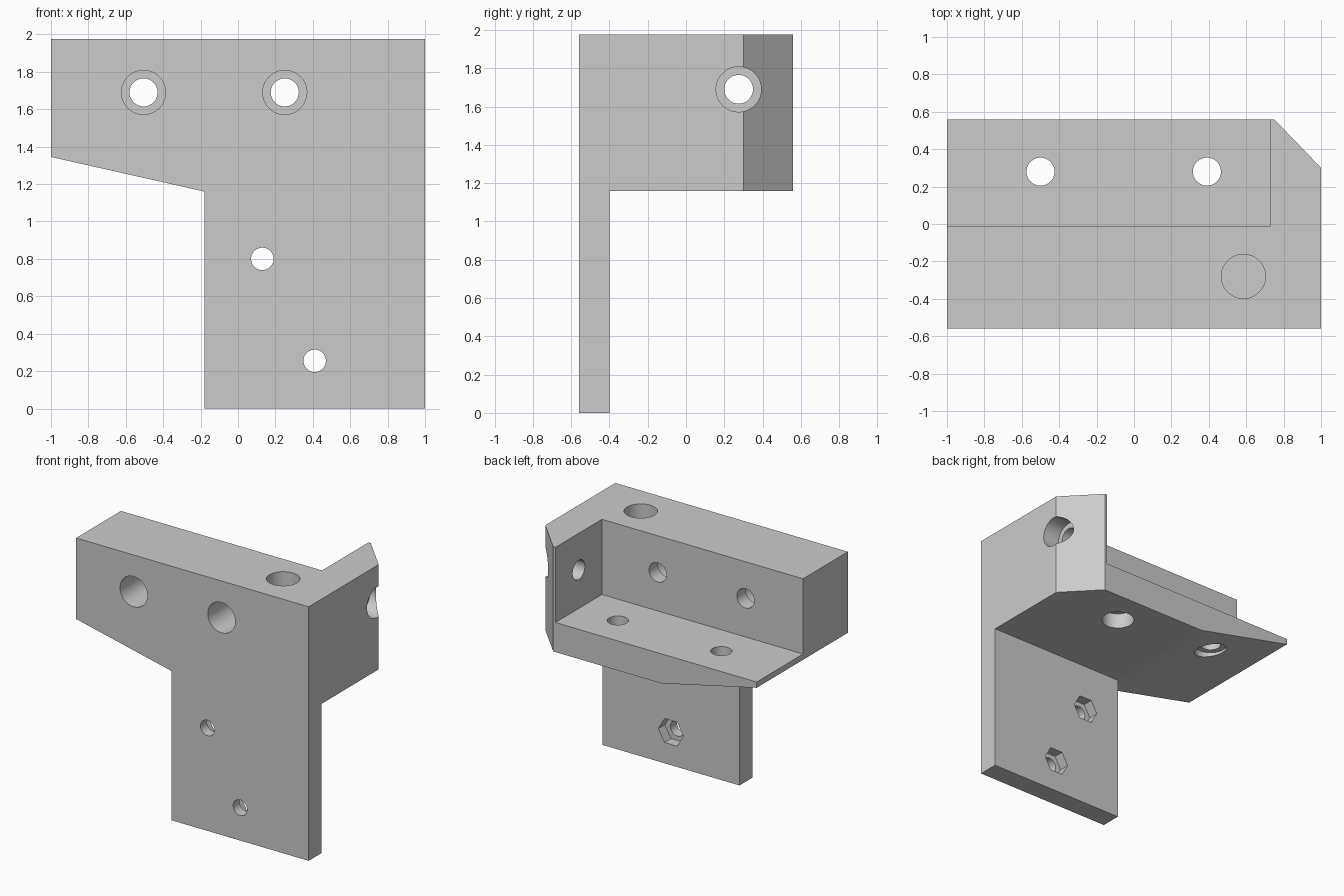
import bpy, bmesh, math
from mathutils import Vector

cube = bpy.data.objects.get("Cube")
if cube:
    bpy.data.objects.remove(cube, do_unlink=True)

grey = bpy.data.materials.new("light grey plastic")
grey.use_nodes = True
grey.diffuse_color = (0.6, 0.6, 0.6, 1)
grey.node_tree.nodes["Principled BSDF"].inputs["Base Color"].default_value = (0.6, 0.6, 0.6, 1)


def prism(name, points, start, sweep):
    """Extrude a flat outline; start maps (u, v) to 3D, sweep is the extrusion."""
    bm = bmesh.new()
    face = bm.faces.new([bm.verts.new(start(u, v)) for u, v in points])
    grown = bmesh.ops.extrude_face_region(bm, geom=[face])["geom"]
    verts = [g for g in grown if isinstance(g, bmesh.types.BMVert)]
    bmesh.ops.translate(bm, verts=verts, vec=sweep)
    bmesh.ops.recalc_face_normals(bm, faces=bm.faces)
    mesh = bpy.data.meshes.new(name)
    bm.to_mesh(mesh)
    bm.free()
    obj = bpy.data.objects.new(name, mesh)
    bpy.context.collection.objects.link(obj)
    mesh.materials.append(grey)
    return obj


def box(name, x0, x1, y0, y1, z0, z1):
    return prism(name, [(x0, y0), (x1, y0), (x1, y1), (x0, y1)],
                 lambda u, v: (u, v, z0), (0, 0, z1 - z0))


def bore(a, b, radius, sides=48):
    """Cutter running from point a to point b along one axis."""
    a, b = Vector(a), Vector(b)
    along = b - a
    axis = max(range(3), key=lambda i: abs(along[i]))

    def start(u, v):
        p = a.copy()
        first, second = [i for i in range(3) if i != axis]
        p[first] += u
        p[second] += v
        return p

    ring = [(radius * math.cos(math.tau * i / sides), radius * math.sin(math.tau * i / sides))
            for i in range(sides)]
    return prism("hole_cutter", ring, start, along)


def cut(target, cutter):
    cutter.hide_render = True
    mod = target.modifiers.new("cut", "BOOLEAN")
    mod.operation = "DIFFERENCE"
    mod.solver = "EXACT"
    mod.object = cutter
    bpy.context.view_layer.objects.active = target
    bpy.ops.object.modifier_apply(modifier=mod.name)
    bpy.data.objects.remove(cutter, do_unlink=True)


TOP, UNDER, FLOOR, DEPTH = 1.975, 1.16, 1.39, 0.56
POCKET_Y, POCKET_X, LEG_BACK = -0.01, 0.73, -0.40
HEAD, SHANK, LEDGE = 0.118, 0.075, 0.11

# Main body: stepped outline with sloping underside
bracket = prism("corner_bracket",
                [(-1, TOP), (-1, 1.345), (-0.18, UNDER), (-0.18, 0), (1, 0), (1, TOP)],
                lambda u, v: (u, -DEPTH, v), (0, 2 * DEPTH, 0))

# Thin leg, open shelf and chamfered corner
cut(bracket, box("leg_cutter", -0.4, 1.2, LEG_BACK, 1, -0.5, UNDER))
cut(bracket, box("shelf_cutter", -1.2, POCKET_X, POCKET_Y, 1, FLOOR, 2.5))
cut(bracket, prism("chamfer_cutter", [(0.65, 0.664), (1.1, 0.196), (1.1, 0.664)],
                   lambda u, v: (u, v, 1), (0, 0, 1.5)))


def counterbored(outside, ledge, inside):
    cut(bracket, bore(outside, ledge, HEAD))
    cut(bracket, bore(outside, inside, SHANK))


# Screw holes through the front wall, shelf and side wall
for x in (-0.505, 0.25):
    counterbored((x, -0.8, 1.69), (x, POCKET_Y - LEDGE, 1.69), (x, 0.2, 1.69))
for x in (-0.5, 0.39):
    counterbored((x, 0.28, 0.9), (x, 0.28, FLOOR - LEDGE), (x, 0.28, 1.6))
counterbored((1.2, 0.275, 1.69), (POCKET_X + LEDGE + 0.02, 0.275, 1.69), (0.5, 0.275, 1.69))

# Blind socket in the top
cut(bracket, bore((0.585, -0.28, 2.2), (0.585, -0.28, 1.45), HEAD))

# Leg bolt holes with hexagonal nut recesses behind
for x, z in ((0.13, 0.80), (0.41, 0.255)):
    cut(bracket, bore((x, -0.8, z), (x, 0, z), 0.06))
    cut(bracket, bore((x, -0.2, z), (x, LEG_BACK - 0.08, z), 0.108, 6))

# Smooth bores, crisp edges
bpy.ops.object.select_all(action="DESELECT")
bracket.select_set(True)
bpy.context.view_layer.objects.active = bracket
bpy.ops.object.shade_smooth_by_angle(angle=math.radians(10))
